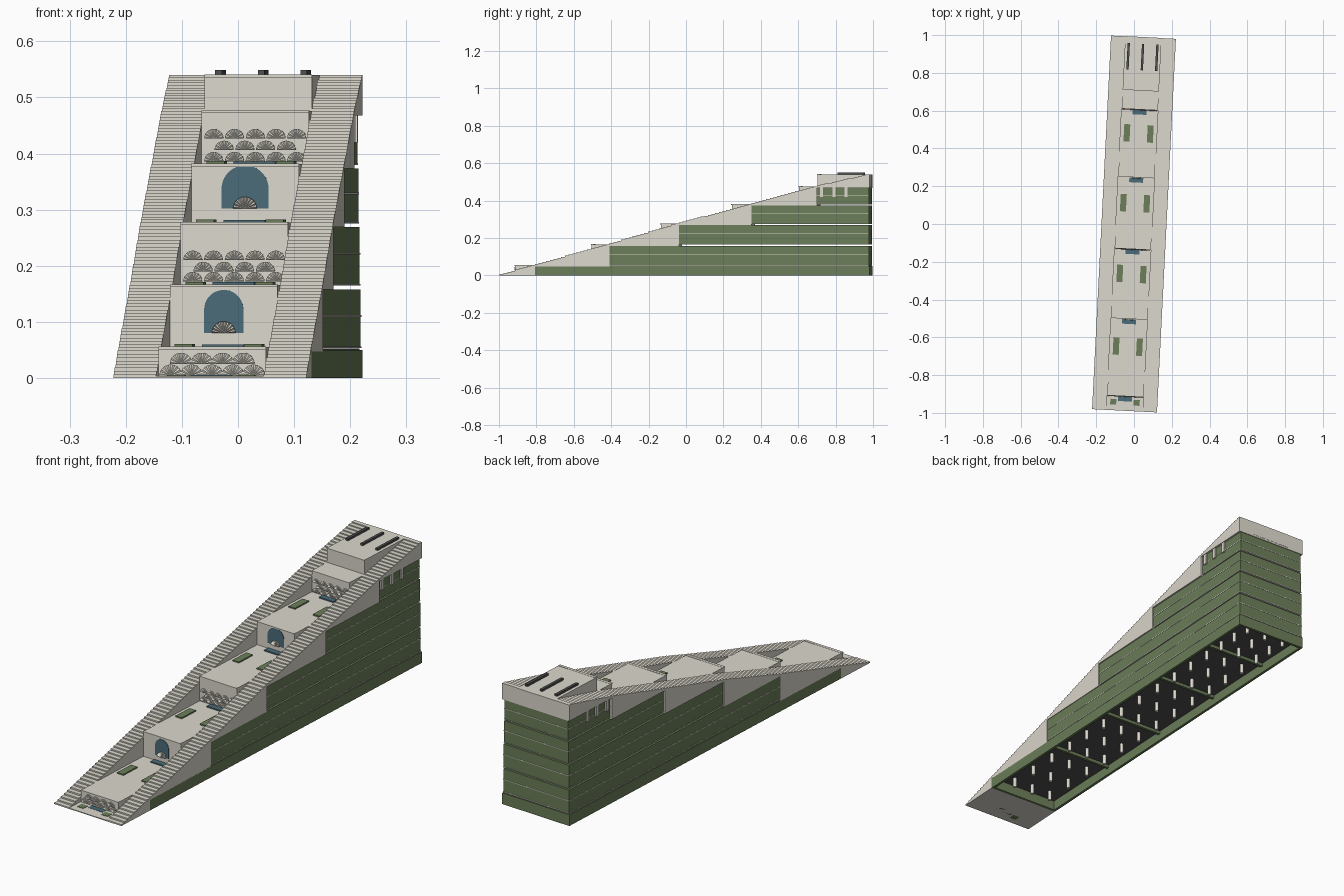
import bpy, bmesh, math
from mathutils import Matrix

if "Cube" in bpy.data.objects:
    bpy.data.objects.remove(bpy.data.objects["Cube"])

def material(name, rgb):
    m = bpy.data.materials.new(name)
    m.diffuse_color = (*rgb, 1)
    m.use_nodes = True
    m.node_tree.nodes["Principled BSDF"].inputs["Base Color"].default_value = m.diffuse_color
    return m

STONE = material("stone", (0.72, 0.69, 0.61))
GREEN = material("hedge_green", (0.15, 0.21, 0.10))
BLUE = material("water_blue", (0.07, 0.15, 0.19))
DARK = material("dark_underside", (0.08, 0.08, 0.08))

W, C, END = 0.172, 0.096, 0.99              # half width, half width of centre, back end
Z = [0, 0.055, 0.166, 0.277, 0.381, 0.476, 0.54]
S = [-0.99, -0.80, -0.40, -0.03, 0.36, 0.71, END]   # flight ends
F = [-0.91, -0.50, -0.13, 0.25, 0.61, 0.71]         # centre wall fronts
parts = []

def finish(name, bm, mat):
    bmesh.ops.recalc_face_normals(bm, faces=bm.faces)
    me = bpy.data.meshes.new(name)
    bm.to_mesh(me)
    bm.free()
    me.materials.append(mat)
    ob = bpy.data.objects.new(name, me)
    bpy.context.collection.objects.link(ob)
    parts.append(ob)

def add_box(bm, x0, x1, y0, y1, z0, z1):
    m = Matrix.Translation(((x0 + x1) / 2, (y0 + y1) / 2, (z0 + z1) / 2)) @ \
        Matrix.Diagonal((x1 - x0, y1 - y0, z1 - z0, 1))
    bmesh.ops.create_cube(bm, size=1, matrix=m)

def boxes(name, mat, *dims):
    bm = bmesh.new()
    for d in dims:
        add_box(bm, *d)
    finish(name, bm, mat)

def prism(name, pts, vec, mat):
    bm = bmesh.new()
    f = bm.faces.new([bm.verts.new(p) for p in pts])
    r = bmesh.ops.extrude_face_region(bm, geom=[f], use_keep_orig=True)
    bmesh.ops.translate(bm, vec=vec, verts=[v for v in r["geom"] if isinstance(v, bmesh.types.BMVert)])
    finish(name, bm, mat)

def add_fan(bm, x, y, z, r, n=16, depth=0.004):
    # pleated half disc with a rim back to the wall
    hub = bm.verts.new((x, y - depth, z))
    rim, back = [], []
    for i in range(n + 1):
        a = math.pi * i / n
        px, pz = x + r * math.cos(a), z + r * math.sin(a)
        rim.append(bm.verts.new((px, y - depth * (1 if i % 2 else 0.45), pz)))
        back.append(bm.verts.new((px, y + 0.001, pz)))
    for i in range(n):
        bm.faces.new((hub, rim[i], rim[i + 1]))
        bm.faces.new((rim[i], back[i], back[i + 1], rim[i + 1]))
    bm.faces.new([hub] + [rim[-1], back[-1], back[0], rim[0]])

# stair flights on both sides
for i in range(6):
    y0, y1, z0, z1 = S[i], S[i + 1], Z[i], Z[i + 1]
    n = max(8, round((y1 - y0) / 0.02))
    for side, x in (("left", -W), ("right", C)):
        pts = [(x, y1, z0), (x, y0, z0)]
        for k in range(n):
            h = z0 + (z1 - z0) * (k + 1) / n
            pts += [(x, y0 + (y1 - y0) * k / n, h), (x, y0 + (y1 - y0) * (k + 1) / n, h)]
        prism(f"{side}_flight_{i + 1}", pts, (W - C, 0, 0), STONE)

# central terrace blocks with thin coping lips
for i in range(6):
    boxes(f"terrace_block_{i + 1}", STONE,
          (-C, C, F[i], S[i + 1] + 0.001, Z[i], Z[i + 1]),
          (-C, C, F[i] - 0.003, F[i] + 0.01, Z[i + 1] - 0.004, Z[i + 1] + 0.001))
boxes("front_floor", STONE, (-C, C, -0.99, -0.90, 0, 0.004))

# green tiers with pale courses and stone floors
for i in range(5):
    w, y0, z0, z1 = W - 0.002 * i - 0.001, S[i + 1], Z[i], Z[i + 1]
    if i:
        boxes(f"green_tier_{i + 1}", GREEN, (-w, w, y0, END - 0.003, z0, z1 - 0.008))
    boxes(f"terrace_floor_{i + 1}", STONE, (-W, W, y0, S[i + 2], z1 - 0.008, z1))
    e = 0.0012
    levels = [z0] if i == 1 else [z0, (z0 + z1) / 2]
    if i:
        boxes(f"pale_course_{i + 1}", STONE,
              *[(-w - e, w + e, y0 - e, END - 0.003 + e, z - 0.0015, z + 0.0015)
                for z in (z0, (z0 + z1) / 2)])

# hollow ground tier: walls, dividers, dark ceiling and columns
boxes("ground_walls", GREEN,
      (-W, -W + 0.012, S[1], END, 0, 0.05), (W - 0.012, W, S[1], END, 0, 0.05),
      *[(-W, W, y - 0.006, y + 0.006, 0.03, 0.05) for y in S[2:6]],
      (-W, W, S[1], S[1] + 0.012, 0, 0.05), (-W, W, END - 0.012, END, 0, 0.05))
boxes("ground_ceiling", DARK, (-W + 0.005, W - 0.005, S[1] + 0.005, END - 0.005, 0.044, 0.053))
bm = bmesh.new()
for i in range(1, 6):
    for k in range(3):
        for x in (-0.095, 0, 0.095):
            y = S[i] + (S[i + 1] - S[i]) * (k + 0.5) / 3
            bmesh.ops.create_cone(bm, cap_ends=True, segments=12, radius1=0.008, radius2=0.008,
                                  depth=0.046, matrix=Matrix.Translation((x, y, 0.023)))
finish("columns", bm, STONE)

# scallop fan reliefs on walls 1, 3 and 5
for w, rows in ((0, (0.004, 0.025)), (2, (0.172, 0.19, 0.21)), (4, (0.386, 0.406, 0.427))):
    bm = bmesh.new()
    for j, z in enumerate(rows):
        n = 5 - (j % 2)
        for k in range(n):
            add_fan(bm, (k - (n - 1) / 2) * 0.037, F[w] - 0.001 * (len(rows) - j), z,
                    0.02 if w == 0 else 0.017)
    finish(f"fan_relief_{w + 1}", bm, STONE)

# blue arched niches with a shell on walls 2 and 4
for w, hw, z0, top in ((1, 0.035, 0.08, 0.157), (3, 0.042, 0.302, 0.379)):
    y = F[w] + 0.002
    pts = [(hw, y, z0)] + [(hw * math.cos(math.pi * i / 20), y, top - hw + hw * math.sin(math.pi * i / 20))
                           for i in range(21)] + [(-hw, y, z0)]
    prism(f"arch_niche_{w + 1}", pts, (0, -0.004, 0), BLUE)
    bm = bmesh.new()
    add_fan(bm, 0, F[w] - 0.002, z0, 0.021, 20, 0.008)
    finish(f"arch_shell_{w + 1}", bm, STONE)

# pools at the foot of each wall, and paired planting beds
beds = [(-0.945, 0.015), (-0.65, 0.046), (-0.265, 0.046), (0.11, 0.046), (0.48, 0.046)]
for i in range(5):
    boxes(f"pool_{i + 1}", BLUE, (-0.037, 0.037, F[i] - 0.03, F[i] - 0.004, Z[i], Z[i] + 0.005))
    y, h = beds[i]
    boxes(f"planting_beds_{i + 1}", GREEN,
          *[(s * 0.062 - 0.016, s * 0.062 + 0.016, y - h, y + h, Z[i], Z[i] + 0.0055) for s in (-1, 1)])

# roof bars and side tabs on the top block
boxes("roof_bars", DARK, *[(x - 0.006, x + 0.006, 0.815, 0.955, 0.535, 0.549) for x in (-0.076, 0, 0.076)])
boxes("side_tabs", STONE, *[(s * 0.165 - 0.005, s * 0.165 + 0.005, y - 0.008, y + 0.008, 0.42, 0.472)
                            for s in (-1, 1) for y in (0.735, 0.8, 0.865)])

# the whole stair is turned slightly about the vertical
turn = Matrix.Rotation(math.radians(-2.9), 4, 'Z')
for ob in parts:
    ob.data.transform(turn)
